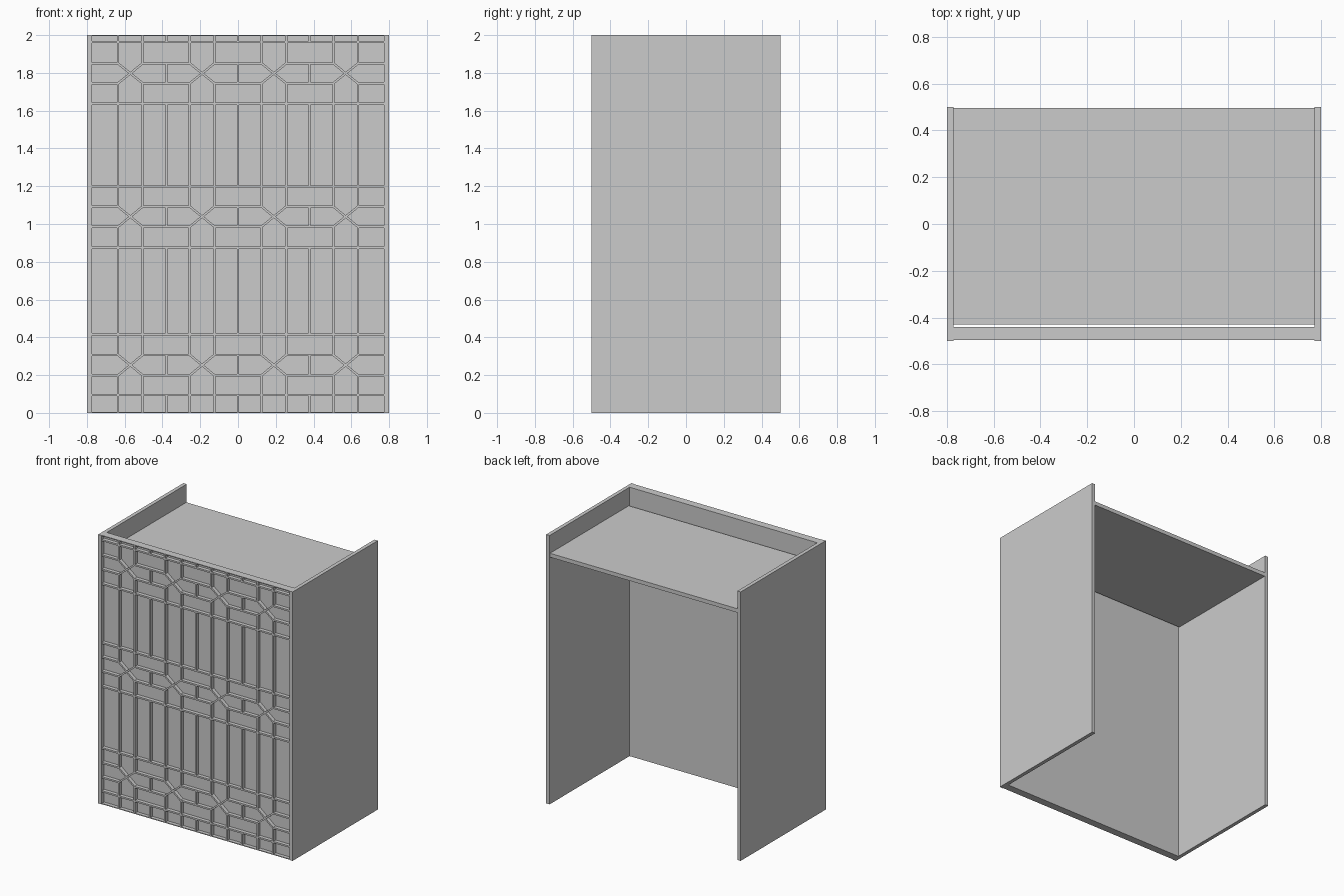
import bpy, bmesh, math
from mathutils import Matrix, Vector

if "Cube" in bpy.data.objects:
    bpy.data.objects.remove(bpy.data.objects["Cube"])


def add_box(bm, lo, hi):
    lo, hi = Vector(lo), Vector(hi)
    size = hi - lo
    bmesh.ops.create_cube(bm, size=1, matrix=Matrix.Translation((lo + hi) / 2)
                          @ Matrix.Diagonal((*size, 1)))


def finish(bm, name):
    mesh = bpy.data.meshes.new(name)
    bm.to_mesh(mesh)
    bm.free()
    obj = bpy.data.objects.new(name, mesh)
    bpy.context.collection.objects.link(obj)
    return obj


def box(name, lo, hi):
    bm = bmesh.new()
    add_box(bm, lo, hi)
    return finish(bm, name)


W = 0.772                      # inner half width
FRONT, RECESS, BACK = -0.497, -0.47, -0.44
BAR = 0.012                    # lattice bar width

# Side panels, counter shelf and front board
box("side_panel_left", (-0.8, -0.5, 0), (-W, 0.5, 2))
box("side_panel_right", (W, -0.5, 0), (0.8, 0.5, 2))
box("counter_shelf", (-W, -0.43, 1.837), (W, 0.496, 1.866))
box("front_board", (-W, RECESS, 0), (W, BACK, 2))

# Lattice on the front board
lattice = bmesh.new()


def bar(x1, z1, x2, z2):
    """Bar between two points of the front plane."""
    length = math.hypot(x2 - x1, z2 - z1)
    angle = math.atan2(z2 - z1, x2 - x1)
    mat = (Matrix.Translation(((x1 + x2) / 2, (FRONT + RECESS) / 2, (z1 + z2) / 2))
           @ Matrix.Rotation(-angle, 4, 'Y')
           @ Matrix.Diagonal((length, RECESS - FRONT, BAR, 1)))
    bmesh.ops.create_cube(lattice, size=1, matrix=mat)


crossings = [-0.57, -0.19, 0.19, 0.57]
mids = [-0.379, 0, 0.379]
HALF = 0.065
pairs = [c + s * HALF for c in crossings for s in (-1, 1)]
knot_rows = [(0.199, 0.307), (0.986, 1.092), (1.745, 1.85)]

# Full-width rails, plus thin rails along the top and bottom edges
for z in (0.095, 0.416, 0.874, 1.198, 1.637, 1.963):
    bar(-W, z, W, z)
for z in (0, 2 - BAR / 2):
    add_box(lattice, (-W, FRONT, z), (W, RECESS, z + BAR / 2))

# Paired uprights run between the knot rows
for x in pairs:
    for z1, z2 in ((0, 0.199), (0.307, 0.986), (1.092, 1.745), (1.85, 2)):
        bar(x, z1, x, z2)

# Single uprights halfway between the knots
for x in mids:
    for z1, z2 in [(0, 0.095), (0.416, 0.874), (1.198, 1.637), (1.963, 2)] + knot_rows:
        bar(x, z1, x, z2)

# Knot rows: short rails joined by diagonal crosses
ends = [-W] + pairs + [W]
for z1, z2 in knot_rows:
    for a, b in zip(ends[::2], ends[1::2]):
        bar(a, z1, b, z1)
        bar(a, z2, b, z2)
    for c in crossings:
        bar(c - HALF, z1, c + HALF, z2)
        bar(c - HALF, z2, c + HALF, z1)

finish(lattice, "front_lattice")
